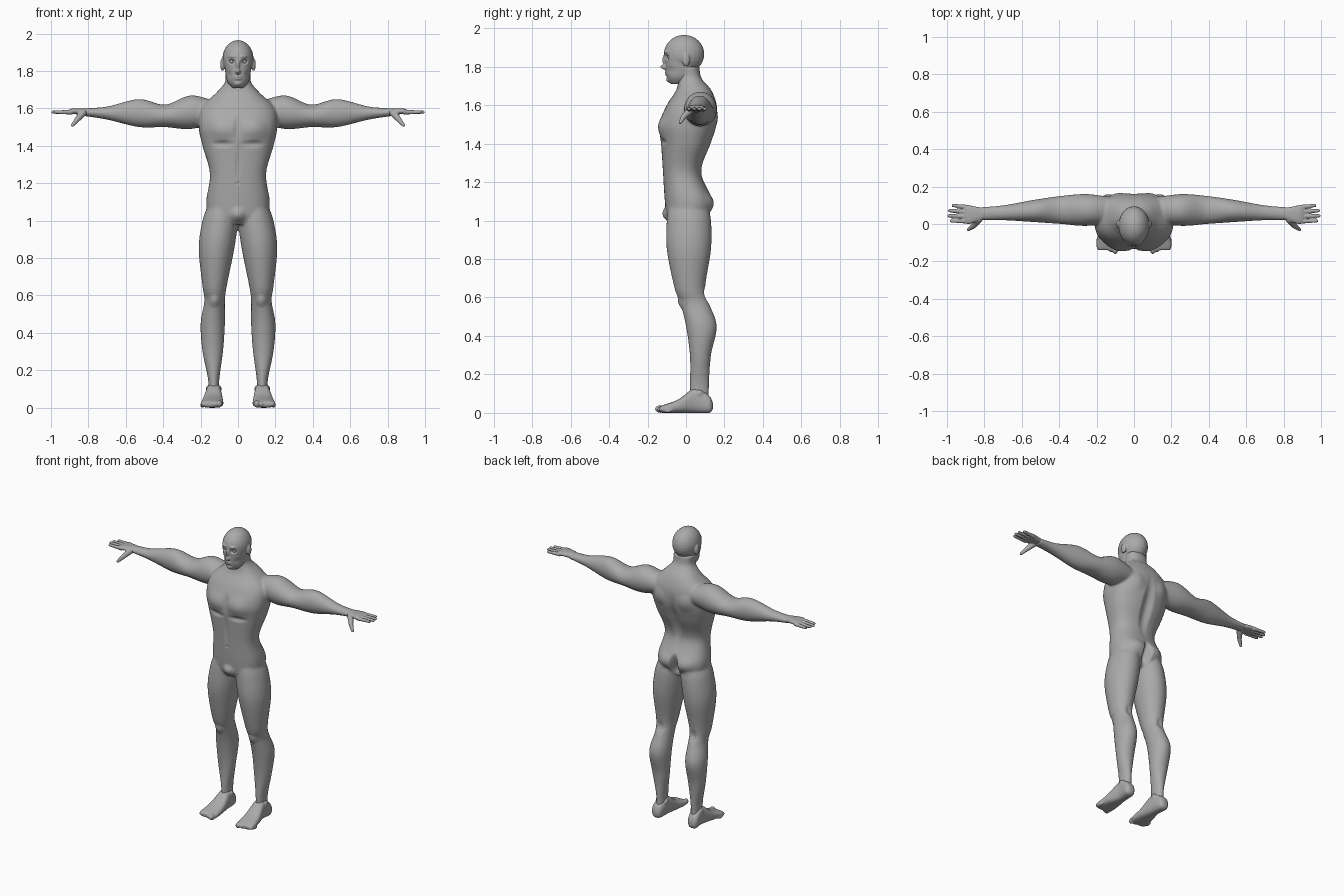
import bpy
import bmesh
import math
from mathutils import Vector, Matrix

cube = bpy.data.objects.get("Cube")
if cube:
    bpy.data.objects.remove(cube, do_unlink=True)

# One plain clay colour for the whole figure
GREY = (0.4, 0.4, 0.4, 1)
clay = bpy.data.materials.new("grey_clay")
clay.use_nodes = True
clay.diffuse_color = GREY
clay.node_tree.nodes["Principled BSDF"].inputs["Base Color"].default_value = GREY

SIDES = {"left": 1, "right": -1}
ARM_HEIGHT = 1.58


def spline(rows, steps=6):
    """Smoothly fill in rows of numbers between the given ones."""
    padded = [rows[0], *rows, rows[-1]]
    for before, start, end, after in zip(padded, padded[1:], padded[2:], padded[3:]):
        for step in range(steps):
            t = step / steps
            row = []
            for a, b, c, d in zip(before, start, end, after):
                slope_in, slope_out = (c - a) / 2, (d - b) / 2
                bend = 3 * (c - b) - 2 * slope_in - slope_out
                twist = 2 * (b - c) + slope_in + slope_out
                row.append(b + t * (slope_in + t * (bend + t * twist)))
            yield row
    yield rows[-1]


def loft(bm, axis, rows, side=1, power=2.0, lift=0.0, sides=48):
    """Skin rounded sections along an axis; row = position, then low and high of the other two axes."""
    first, second = [k for k in range(3) if k != axis]
    rings = []
    for position, low_a, high_a, low_b, high_b in spline(rows):
        ring = []
        for k in range(sides):
            angle = math.tau * k / sides
            across, along = math.cos(angle), math.sin(angle)
            across = math.copysign(abs(across) ** (2 / power), across)
            along = math.copysign(abs(along) ** (2 / power), along)
            point = Vector()
            point[axis] = position
            point[first] = (low_a + high_a + across * (high_a - low_a)) / 2
            point[second] = (low_b + high_b + along * (high_b - low_b)) / 2 + lift
            point.x *= side
            ring.append(bm.verts.new(point))
        rings.append(ring)
    for lower, upper in zip(rings, rings[1:]):
        for k in range(sides):
            bm.faces.new((lower[k - 1], lower[k], upper[k], upper[k - 1]))
    bm.faces.new(rings[0])
    bm.faces.new(rings[-1])


def symmetric(rows):
    """Turn height, half width, front, back into full section rows."""
    return [(height, -half, half, front, back) for height, half, front, back in rows]


def ball(bm, centre, radii):
    matrix = Matrix.Translation(centre) @ Matrix.Diagonal((*radii, 1))
    bmesh.ops.create_uvsphere(bm, u_segments=24, v_segments=16, radius=1, matrix=matrix)


def digit(bm, side, start, end, thick, thin, count=14):
    """Tapered round-ended digit made of overlapping balls."""
    for k in range(count + 1):
        t = k / count
        centre = Vector(start).lerp(Vector(end), t)
        centre.x *= side
        ball(bm, centre, [thick + (thin - thick) * t] * 3)


def dab(mesh, centre, radius, push, tall=1.0):
    """Sculpt stroke, mirrored: slide the surface along y near the centre with a soft falloff."""
    for side in {math.copysign(1, centre[0] or 1), -math.copysign(1, centre[0] or 1)} if centre[0] else {1}:
        middle = Vector((centre[0] * side, centre[1], centre[2]))
        for vert in mesh.vertices:
            offset = (vert.co - middle) / radius
            if abs(offset.z) < tall:
                offset.y /= 2
                offset.z /= tall
                if offset.length < 1:
                    vert.co.y += push * (1 - offset.length_squared) ** 2


def finish(name, bm, voxel, relax):
    """Fuse the pieces into one smooth skin and make the object."""
    bmesh.ops.recalc_face_normals(bm, faces=bm.faces)
    rough = bpy.data.meshes.new(name + "_rough")
    bm.to_mesh(rough)
    bm.free()
    ob = bpy.data.objects.new(name, rough)
    bpy.context.scene.collection.objects.link(ob)
    fuse = ob.modifiers.new("fuse", "REMESH")
    fuse.mode = "VOXEL"
    fuse.voxel_size = voxel
    soften = ob.modifiers.new("soften", "SMOOTH")
    soften.iterations = relax
    graph = bpy.context.evaluated_depsgraph_get()
    skin = bpy.data.meshes.new_from_object(ob.evaluated_get(graph))
    ob.modifiers.clear()
    ob.data = skin
    bpy.data.meshes.remove(rough)
    skin.name = name
    skin.materials.clear()
    skin.materials.append(clay)
    skin.shade_smooth()
    return skin


# Torso and neck: height, half width, front, back
torso = symmetric([
    (.98, .05, -.08, .06), (1.02, .15, -.1, .11), (1.1, .17, -.11, .14), (1.25, .15, -.12, .08),
    (1.4, .19, -.13, .13), (1.5, .21, -.14, .16), (1.6, .2, -.1, .16), (1.68, .12, -.05, .13),
    (1.74, .07, -.04, .08), (1.8, .07, -.04, .07)])
# Leg: height, inner, outer, front, back
leg = [(1.08, .01, .16, -.09, .11), (1, 0, .19, -.1, .13), (.85, .02, .21, -.1, .13), (.65, .06, .19, -.06, .1),
       (.57, .07, .18, -.03, .12), (.45, .07, .2, 0, .16), (.3, .08, .19, .02, .13),
       (.15, .1, .16, .02, .12), (.05, .1, .16, .02, .12)]
# Arm: distance out, front, back, bottom, top
arm = [(.1, .01, .14, -.05, .05), (.25, -.01, .16, -.09, .09), (.39, 0, .15, -.08, .04),
       (.53, .01, .13, -.08, .07), (.7, .02, .1, -.04, .03), (.83, .02, .09, -.02, .02)]

bm = bmesh.new()
loft(bm, 2, torso, power=2.4)
for side in SIDES.values():
    loft(bm, 2, leg, side)
    loft(bm, 0, arm, side, lift=ARM_HEIGHT)
body = finish("body", bm, voxel=.007, relax=8)

# Back: spine groove, buttock cleft and cheeks, shoulder blades
dab(body, (0, .12, 1.4), .05, -.02, tall=5)
dab(body, (0, .13, 1.06), .04, -.05, tall=2.5)
dab(body, (.08, .13, 1.09), .07, .01)
dab(body, (.1, .15, 1.53), .07, .01)
# Front: chest, breastbone, lower rib line, belly line, navel, groin
dab(body, (.09, -.13, 1.49), .08, -.01)
dab(body, (0, -.14, 1.5), .03, .01, tall=3)
dab(body, (.08, -.13, 1.41), .08, .01, tall=.3)
dab(body, (0, -.12, 1.3), .02, .006, tall=6)
dab(body, (0, -.12, 1.2), .01, .01)
dab(body, (0, -.1, 1.03), .05, -.02)
# Knees and knee hollows
dab(body, (.125, -.03, .57), .04, -.01)
dab(body, (.125, .1, .61), .03, -.01, tall=2)

# Head: cranium, jaw, eyes, ears
jaw = symmetric([(1.71, .03, -.08, 0), (1.75, .06, -.1, .05), (1.85, .075, -.11, .05)])
bm = bmesh.new()
ball(bm, (0, -.01, 1.865), (.083, .105, .1))
loft(bm, 2, jaw, power=2.2)
for side in SIDES.values():
    ball(bm, (.083 * side, 0, 1.835), (.012, .02, .035))
head = finish("head", bm, voxel=.004, relax=5)

# Face: sockets, brows, nose, lips, mouth line, chin
dab(head, (.033, -.1, 1.85), .025, .017, tall=.7)
dab(head, (.033, -.1, 1.878), .03, -.008, tall=.4)
dab(head, (0, -.11, 1.83), .015, -.015, tall=2.5)
dab(head, (0, -.11, 1.797), .02, -.028)
dab(head, (0, -.1, 1.764), .03, -.01, tall=.6)
dab(head, (0, -.11, 1.763), .03, .006, tall=.2)
dab(head, (0, -.1, 1.728), .03, -.01, tall=.7)
dab(head, (.055, -.08, 1.78), .03, .006)

for label, side in SIDES.items():
    # Eyeball
    bm = bmesh.new()
    ball(bm, (.033 * side, -.083, 1.85), (.014, .014, .012))
    finish(label + "_eye", bm, voxel=.002, relax=2)

    # Hand: palm, four fingers, two-jointed thumb
    bm = bmesh.new()
    palm = [(.79, .03, .08, -.02, .02), (.88, 0, .1, -.01, .02), (.91, .01, .1, -.01, .01)]
    loft(bm, 0, palm, side, power=2.5, lift=ARM_HEIGHT)
    for k in range(4):
        across = .015 + .025 * k
        reach = .99 - .008 * (k - 1.3) ** 2
        digit(bm, side, (.89, across, ARM_HEIGHT), (reach, across * 1.1, ARM_HEIGHT), thick=.013, thin=.009)
    knuckle = (.86, -.012, 1.54)
    digit(bm, side, (.83, .025, 1.575), knuckle, thick=.02, thin=.014)
    digit(bm, side, knuckle, (.885, -.03, 1.51), thick=.014, thin=.009)
    finish(label + "_hand", bm, voxel=.004, relax=3)

    # Foot: heel to toes, with a row of shrinking toes and ankle bones
    bm = bmesh.new()
    foot = [(.14, .12, .15, .02, .05), (.12, .1, .17, 0, .09), (.05, .09, .17, 0, .13),
            (-.04, .08, .19, 0, .07), (-.12, .08, .2, 0, .04), (-.14, .1, .19, .01, .03)]
    loft(bm, 1, foot, side, power=2.6)
    for k in range(5):
        size = .02 - .002 * k
        ball(bm, ((.1 + .023 * k) * side, -.135 + .01 * k, size), (size * .8, .026, size))
    for ankle in (.1, .16):
        ball(bm, (ankle * side, .07, .1), (.012, .02, .02))
    finish(label + "_foot", bm, voxel=.005, relax=4)
